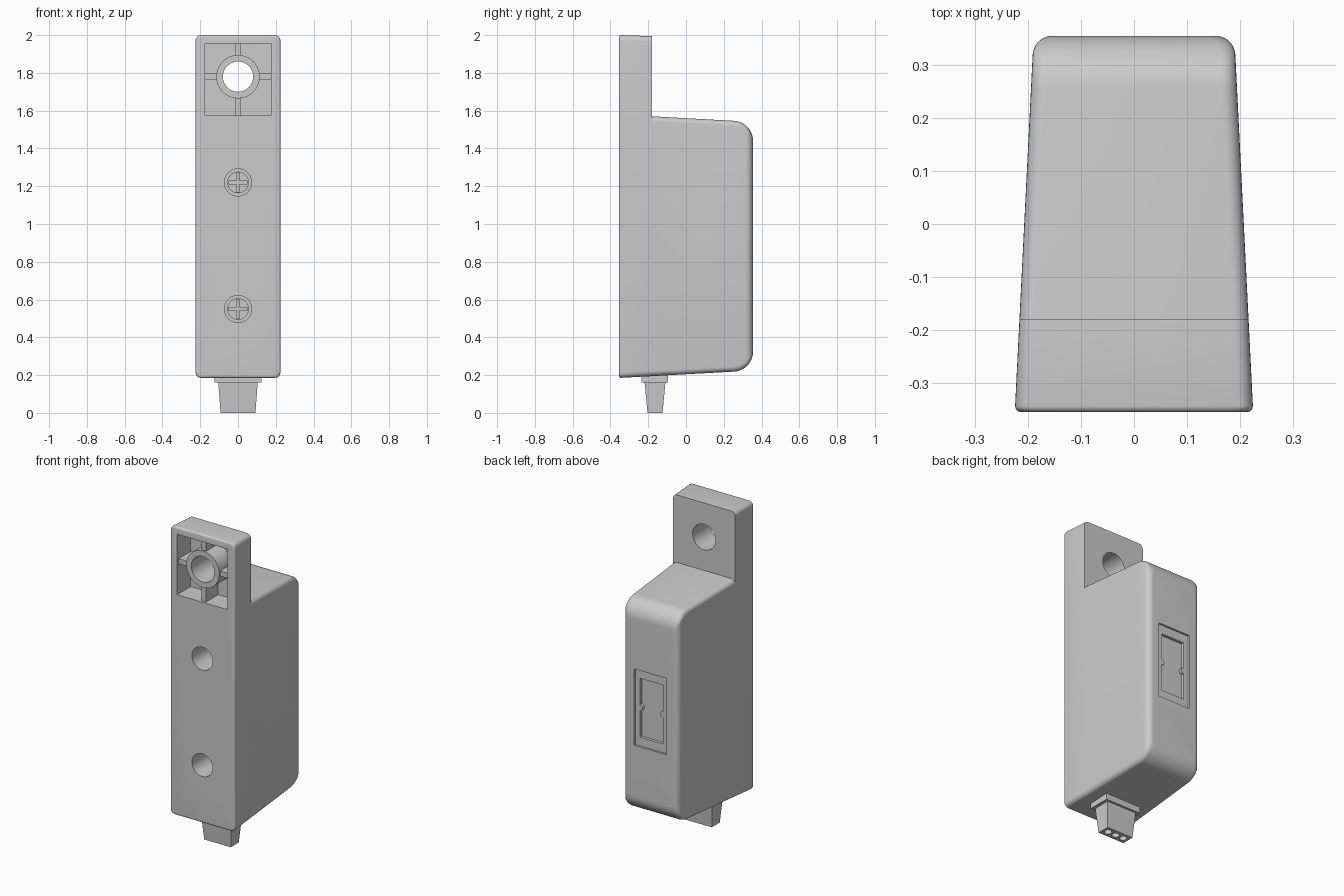
import bpy, bmesh, math
from mathutils import Matrix, Vector

if "Cube" in bpy.data.objects:
    bpy.data.objects.remove(bpy.data.objects["Cube"])

END = 0.355          # half depth of the housing


def make(name, bm):
    bmesh.ops.recalc_face_normals(bm, faces=bm.faces)
    me = bpy.data.meshes.new(name)
    bm.to_mesh(me)
    bm.free()
    ob = bpy.data.objects.new(name, me)
    bpy.context.collection.objects.link(ob)
    return ob


def box(name, x0, x1, y0, y1, z0, z1, taper=(1, 1)):
    # taper scales the bottom face in x and y
    bm = bmesh.new()
    bmesh.ops.create_cube(bm, size=1)
    c = Vector(((x0 + x1) / 2, (y0 + y1) / 2, (z0 + z1) / 2))
    for v in bm.verts:
        tx, ty = taper if v.co.z < 0 else (1, 1)
        v.co = c + Vector((v.co.x * (x1 - x0) * tx, v.co.y * (y1 - y0) * ty, v.co.z * (z1 - z0)))
    return make(name, bm)


def cylinder(name, r, centre, depth, axis='Y', seg=40):
    bm = bmesh.new()
    bmesh.ops.create_cone(bm, cap_ends=True, segments=seg, radius1=r, radius2=r, depth=depth)
    if axis == 'Y':
        bm.transform(Matrix.Rotation(math.pi / 2, 4, 'X'))
    bm.transform(Matrix.Translation(centre))
    return make(name, bm)


def cut(target, *cutters):
    for c in cutters:
        bpy.context.view_layer.objects.active = target
        m = target.modifiers.new("cut", 'BOOLEAN')
        m.operation, m.solver, m.object = 'DIFFERENCE', 'EXACT', c
        bpy.ops.object.modifier_apply(modifier=m.name)
        bpy.data.objects.remove(c)


def smooth(ob, angle=30):
    bpy.ops.object.select_all(action='DESELECT')
    ob.select_set(True)
    bpy.context.view_layer.objects.active = ob
    bpy.ops.object.shade_smooth_by_angle(angle=math.radians(angle))


def inset(y, r):
    # how far a quarter round of radius r has pulled in at depth y
    d = max(0.0, y - (END - r))
    return r - math.sqrt(max(0.0, r * r - d * d))


def ring(y, flange):
    # rounded rectangle; an extra point on each side marks the body top
    f = inset(-y, 0.012)
    hx = 0.225 - 0.05 * (y + END) - inset(y, 0.035) - f
    z0 = 0.185 + 0.055 * (y + END) + inset(y, 0.10) + f
    body = 1.57 - 0.055 * (y + 0.18) - inset(y, 0.10)
    top = 2.0 - 0.03 * (y + END) - f if flange else body
    r, n = 0.028, 6
    half = []
    for k in range(n + 1):
        a = math.pi / 2 * k / n
        half.append((hx - r + r * math.sin(a), z0 + r - r * math.cos(a)))
    half.append((hx, body - r))
    for k in range(n + 1):
        a = math.pi / 2 * k / n
        half.append((hx - r + r * math.cos(a), top - r + r * math.sin(a)))
    return [(x, y, z) for x, z in half] + [(-x, y, z) for x, z in reversed(half)]


# Housing with mounting flange: lofted along y
front = [-END + 0.012 * (1 - math.cos(math.pi / 2 * k / 4)) for k in range(5)]
back = [0.255 + 0.10 * math.sin(math.pi / 2 * k / 16) for k in range(17)]
sections = [(y, True) for y in front + [-0.18]] + [(y, False) for y in [-0.18] + back]
bm = bmesh.new()
loops = [[bm.verts.new(p) for p in ring(y, fl)] for y, fl in sections]
n = len(loops[0])
for a, b in zip(loops, loops[1:]):
    for i in range(n):
        j = (i + 1) % n
        bm.faces.new((a[i], a[j], b[j], b[i]))
bm.faces.new(loops[0])
bm.faces.new(loops[-1])
bmesh.ops.remove_doubles(bm, verts=bm.verts, dist=1e-5)
housing = make("housing", bm)

# Flange pocket leaving a round boss and four ribs, then the through hole
HZ = 1.78
pocket = box("pocket_cutter", -0.175, 0.175, -0.45, -0.22, 1.575, 1.955)
cut(pocket,
    cylinder("boss_cutter", 0.115, (0, -0.2, HZ), 0.30),
    box("rib_cutter", -0.016, 0.016, -0.34, -0.1, 1.5, 2.05),
    box("rib_cutter", -0.25, 0.25, -0.34, -0.1, HZ - 0.016, HZ + 0.016))
cut(housing, pocket, cylinder("hole_cutter", 0.08, (0, -0.27, HZ), 0.5))

# Screw wells with cross-slotted screws
for i, z in enumerate((0.55, 1.22)):
    cut(housing, cylinder("well_cutter", 0.072, (0, -0.30, z), 0.40))
    screw = cylinder(f"screw_{i + 1}", 0.057, (0, -0.11, z), 0.07)
    cut(screw,
        box("slot_cutter", -0.008, 0.008, -0.2, -0.125, z - 0.05, z + 0.05),
        box("slot_cutter", -0.05, 0.05, -0.2, -0.125, z - 0.008, z + 0.008))
    smooth(screw)

# Stepped label recess on the back, with two round tabs
PZ = 0.885
inner = box("inner_cutter", -0.08, 0.08, 0.325, 0.4, PZ - 0.185, PZ + 0.185)
cut(inner, *[cylinder("tab_cutter", 0.018, (s * 0.08, 0.35, PZ), 0.2, seg=24) for s in (-1, 1)])
cut(housing, box("outer_cutter", -0.113, 0.113, 0.343, 0.42, PZ - 0.24, PZ + 0.24), inner)
smooth(housing)

# Cable connector under the housing
box("connector_collar", -0.125, 0.125, -0.235, -0.095, 0.16, 0.23)
plug = box("connector_plug", -0.105, 0.105, -0.22, -0.108, 0.0, 0.17, taper=(0.88, 0.71))
cut(plug, *[cylinder("pin_cutter", 0.022, (x, -0.164, 0), 0.12, 'Z', 24) for x in (-0.056, 0, 0.056)])
smooth(plug)
